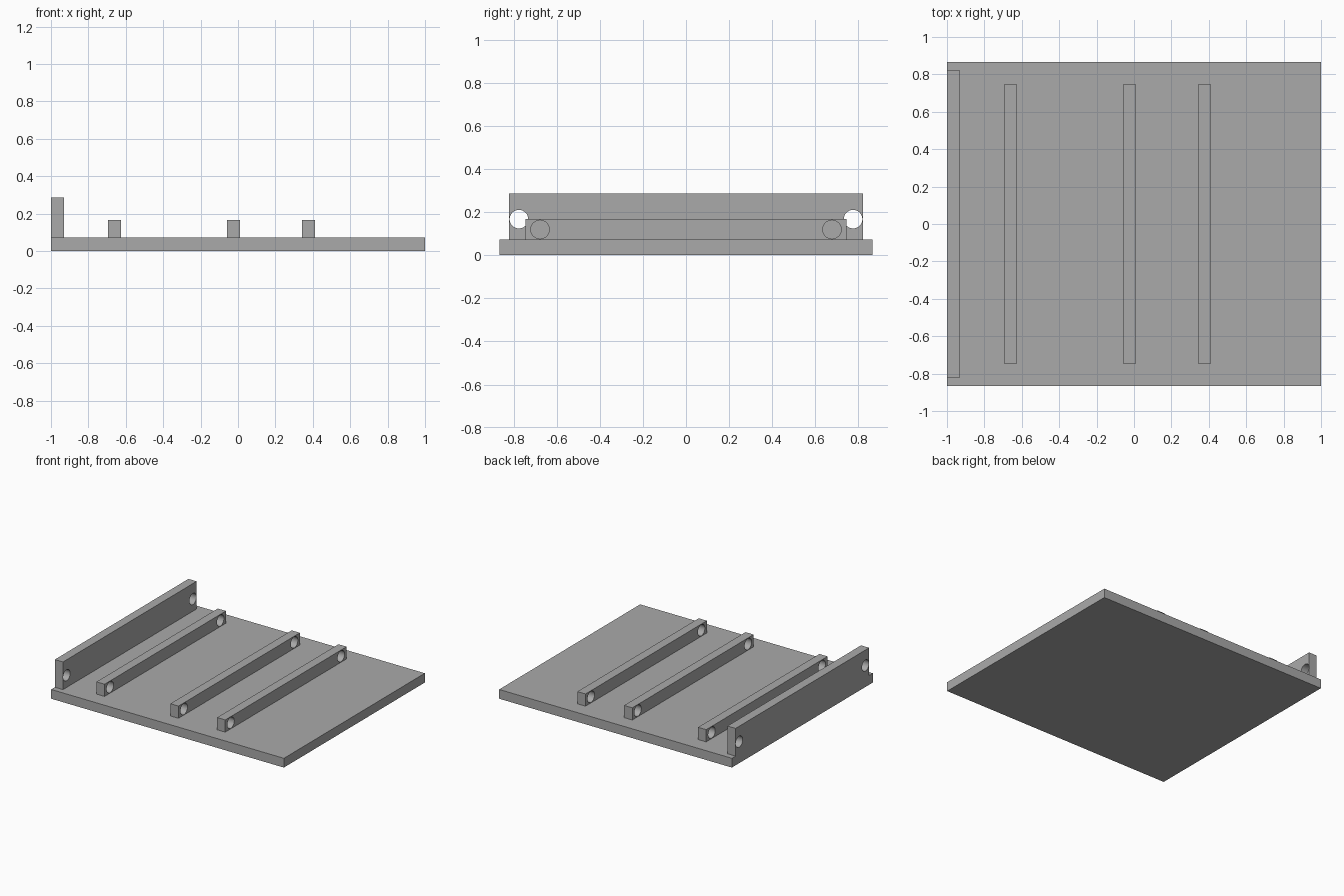
import bpy
import math

default_cube = bpy.data.objects.get("Cube")
if default_cube:
    bpy.data.objects.remove(default_cube, do_unlink=True)

# Single plain grey for every part
grey = bpy.data.materials.new("plain_grey")
grey.use_nodes = True
colour = (0.4, 0.4, 0.4, 1)
grey.diffuse_color = colour
grey.node_tree.nodes["Principled BSDF"].inputs["Base Color"].default_value = colour

BASE_TOP = 0.072
HOLE_RADIUS = 0.043
BAR_WIDTH = 0.07


def box(name, x, width, depth, bottom, top):
    bpy.ops.mesh.primitive_cube_add(size=1, location=(x, 0, (bottom + top) / 2))
    obj = bpy.context.object
    obj.name = obj.data.name = name
    obj.scale = (width, depth, top - bottom)
    bpy.ops.object.transform_apply(location=False, rotation=False, scale=True)
    obj.data.materials.append(grey)
    return obj


def drill(bar, x, y, z):
    """Cut a round hole through the bar along x."""
    bpy.ops.mesh.primitive_cylinder_add(
        vertices=48, radius=HOLE_RADIUS, depth=BAR_WIDTH * 2,
        location=(x, y, z), rotation=(0, math.pi / 2, 0))
    cutter = bpy.context.object
    cutter.hide_render = True
    cutter.data.materials.append(grey)
    cut = bar.modifiers.new("hole", "BOOLEAN")
    cut.operation = "DIFFERENCE"
    cut.solver = "EXACT"
    cut.object = cutter
    bpy.ops.object.select_all(action="DESELECT")
    bar.select_set(True)
    bpy.context.view_layer.objects.active = bar
    bpy.ops.object.modifier_apply(modifier=cut.name)
    bpy.data.objects.remove(cutter, do_unlink=True)


def drilled_bar(name, x, depth, top, hole_y, hole_z):
    bar = box(name, x, BAR_WIDTH, depth, BASE_TOP, top)
    for side in (-1, 1):
        drill(bar, x, side * hole_y, hole_z)
    bpy.ops.object.shade_smooth_by_angle(angle=math.radians(30))


# Flat base plate
box("base_plate", 0, 2, 1.73, 0, BASE_TOP)

# Tall end wall along the right edge
drilled_bar("end_wall", -0.965, 1.64, 0.287, 0.775, 0.167)

# Three low cross rails
for label, x in (("right", -0.66), ("middle", -0.025), ("left", 0.377)):
    drilled_bar(label + "_rail", x, 1.49, 0.167, 0.677, 0.119)
